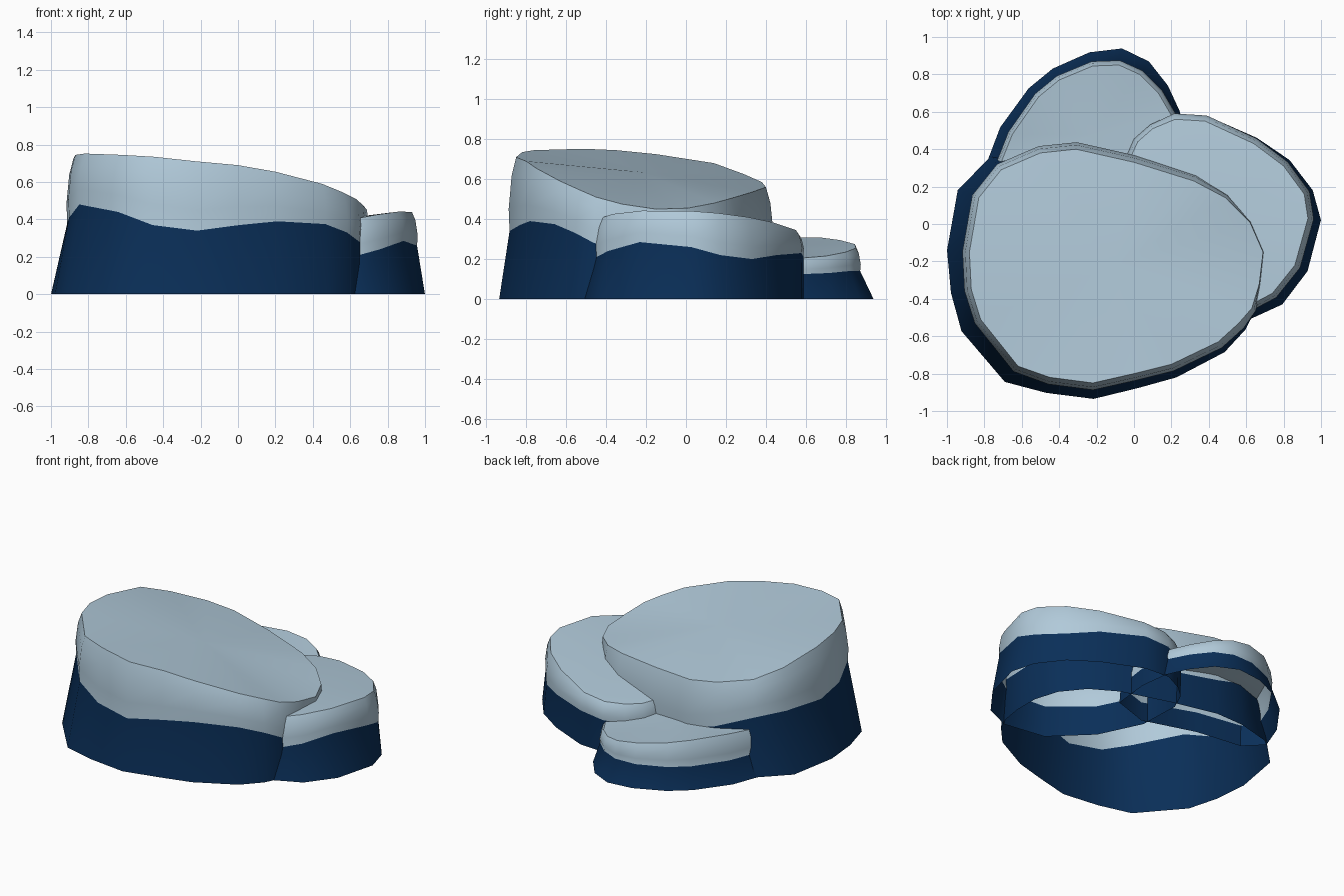
import bpy, bmesh, math
from mathutils import Vector


def material(name, rgb):
    m = bpy.data.materials.new(name)
    m.diffuse_color = (*rgb, 1)
    return m


navy = material("navy_wet_stone", (0.003, 0.028, 0.098))
pale = material("pale_blue_stone", (0.44, 0.59, 0.70))


def rock(name, pts, centre, bevel):
    """Open-bottomed stone. Each point: top x, y, z, band height, base flare."""
    bm = bmesh.new()
    n = len(pts)
    rings = [[] for _ in range(5)]
    for i, (x, y, z, band, flare) in enumerate(pts):
        a, b = pts[i - 1], pts[(i + 1) % n]
        out = Vector((b[1] - a[1], a[0] - b[0], 0)).normalized()
        lip = min(bevel, max(flare, 0.005))
        profile = [(flare, 0), (lip * 1.1, band),
                   (lip * 1.25, band + (z - band) * 0.3),
                   (lip * 0.75, band + (z - band) * 0.75), (0, z)]
        for ring, (off, h) in zip(rings, profile):
            ring.append(bm.verts.new(Vector((x, y, h)) + out * off))
    # Walls: lowest band is navy, the rest pale
    for k in range(4):
        for i in range(n):
            j = (i + 1) % n
            f = bm.faces.new((rings[k][i], rings[k][j],
                              rings[k + 1][j], rings[k + 1][i]))
            f.material_index = 0 if k == 0 else 1
    # Sloping cap
    c = bm.verts.new(centre)
    for i in range(n):
        f = bm.faces.new((rings[4][i], rings[4][(i + 1) % n], c))
        f.material_index = 1
    me = bpy.data.meshes.new(name)
    bm.to_mesh(me)
    bm.free()
    me.materials.append(navy)
    me.materials.append(pale)
    ob = bpy.data.objects.new(name, me)
    bpy.context.collection.objects.link(ob)
    bpy.ops.object.select_all(action='DESELECT')
    ob.select_set(True)
    bpy.context.view_layer.objects.active = ob
    bpy.ops.object.shade_smooth_by_angle(angle=math.radians(42))
    return ob


# Large front stone
rock("large_rock", [
    (-.88, -.15, .725, .38, .12), (-.87, -.35, .745, .41, .11),
    (-.82, -.51, .752, .48, .12), (-.62, -.76, .745, .44, .11),
    (-.45, -.82, .735, .37, .085), (-.22, -.85, .71, .34, .085),
    (0, -.80, .69, .37, .08), (.20, -.75, .655, .39, .075),
    (.45, -.63, .59, .375, .065), (.56, -.53, .545, .33, .05),
    (.63, -.45, .51, .28, .02), (.67, -.32, .475, .26, 0),
    (.69, -.15, .45, .25, -.02), (.62, .01, .455, .23, .0),
    (.49, .14, .48, .22, .02), (.32, .23, .505, .22, .03),
    (0, .33, .535, .22, .03), (-.31, .40, .56, .24, .035),
    (-.50, .38, .585, .30, .05), (-.71, .29, .625, .38, .09),
    (-.83, .14, .68, .40, .12),
], (-.10, -.22, .635), .03)

# Medium stone on the right
rock("medium_rock", [
    (.93, .03, .44, .26, .07), (.91, .16, .43, .22, .05),
    (.80, .31, .41, .20, .045), (.64, .43, .385, .22, .035),
    (.38, .55, .345, .23, .03), (.22, .56, .33, .215, .03),
    (.10, .51, .325, .20, .02), (.02, .44, .325, .20, .02),
    (-.03, .33, .33, .20, .02), (-.02, .05, .35, .20, .02),
    (.12, -.22, .37, .20, .03), (.35, -.42, .385, .20, .05),
    (.61, -.44, .40, .20, .07), (.74, -.37, .425, .24, .08),
    (.86, -.22, .442, .285, .075),
], (.48, .08, .395), .025)

# Small low stone at the back
rock("small_rock", [
    (-.71, .33, .30, .14, .075), (-.66, .25, .30, .14, .03),
    (-.35, .20, .285, .14, .02), (0, .09, .25, .13, .02),
    (.22, .17, .22, .12, .03), (.25, .40, .205, .12, .02),
    (.20, .58, .205, .125, .05), (.13, .70, .215, .13, .065),
    (.03, .80, .235, .14, .085), (-.08, .85, .255, .14, .09),
    (-.22, .845, .275, .14, .075), (-.40, .77, .295, .14, .07),
    (-.51, .68, .307, .14, .07), (-.65, .48, .31, .14, .075),
], (-.22, .48, .265), .02)
